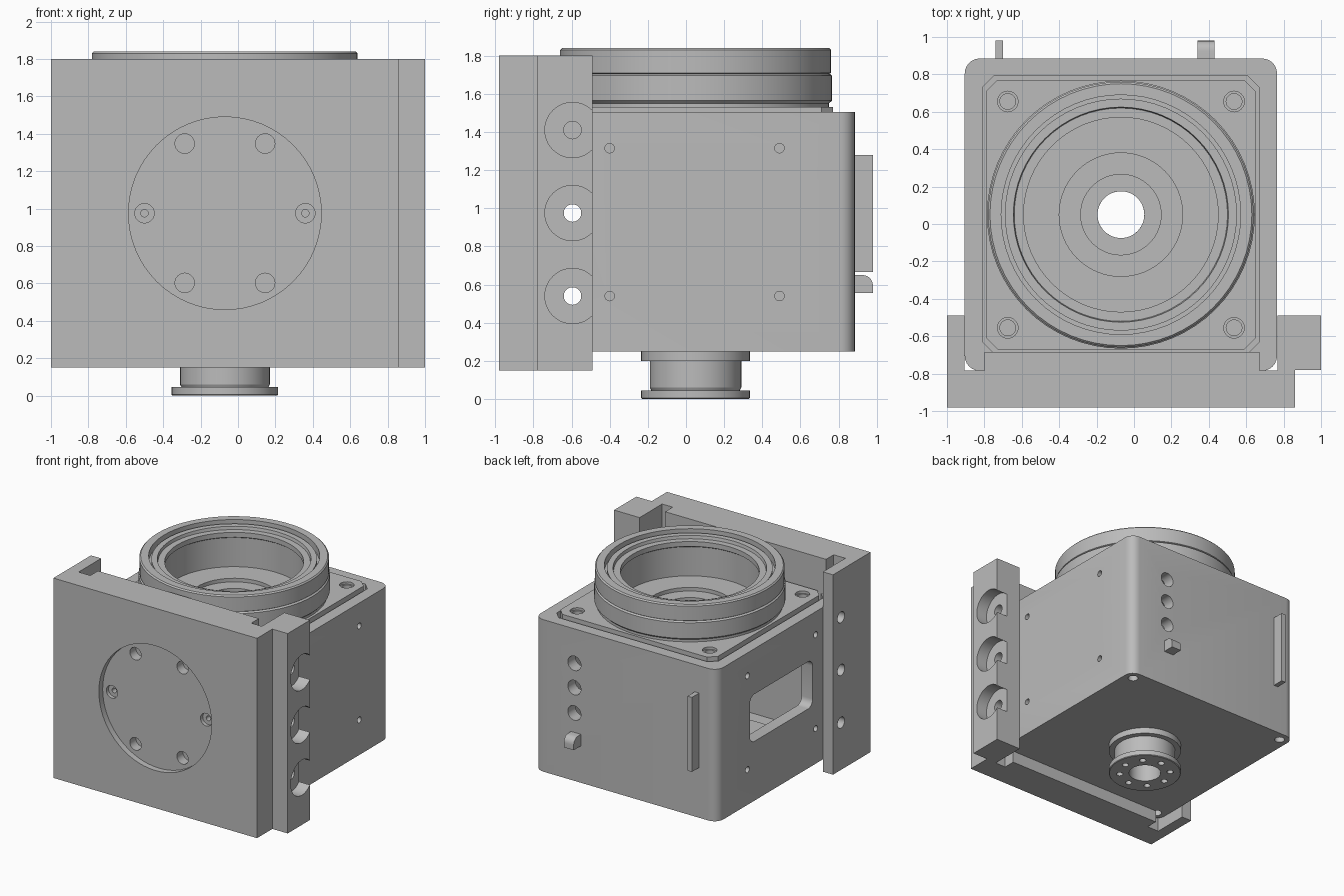
import bpy, bmesh, math
from mathutils import Matrix, Vector

if "Cube" in bpy.data.objects:
    bpy.data.objects.remove(bpy.data.objects["Cube"], do_unlink=True)

grey = bpy.data.materials.new("machined grey")
grey.use_nodes = True
grey.diffuse_color = (0.5, 0.5, 0.5, 1)
grey.node_tree.nodes["Principled BSDF"].inputs["Base Color"].default_value = (0.5, 0.5, 0.5, 1)

CX, CY = -0.07, 0.05          # main axis
TURN = {"x": Matrix.Rotation(math.pi / 2, 4, "Y"),
        "y": Matrix.Rotation(math.pi / 2, 4, "X"),
        "z": Matrix.Identity(4)}


def finish(name, bm):
    bmesh.ops.recalc_face_normals(bm, faces=bm.faces)
    mesh = bpy.data.meshes.new(name)
    bm.to_mesh(mesh)
    bm.free()
    mesh.materials.append(grey)
    obj = bpy.data.objects.new(name, mesh)
    bpy.context.collection.objects.link(obj)
    return obj


def box(name, low, high, bevel=0, axis=2, segments=6):
    """Box between two corners; edges along one axis may be rounded."""
    low, high = Vector(low), Vector(high)
    bm = bmesh.new()
    bmesh.ops.create_cube(bm, size=1)
    for v in bm.verts:
        v.co = (low + high) / 2 + v.co * (high - low)
    if bevel:
        edges = [e for e in bm.edges
                 if abs((e.verts[0].co - e.verts[1].co)[axis]) > 1e-4]
        bmesh.ops.bevel(bm, geom=edges, offset=bevel, segments=segments,
                        profile=0.5, affect="EDGES")
    return finish(name, bm)


def rod(name, centre, radius, length, axis="z", sides=24):
    bm = bmesh.new()
    bmesh.ops.create_cone(bm, cap_ends=True, segments=sides, radius1=radius, radius2=radius,
                          depth=length, matrix=Matrix.Translation(centre) @ TURN[axis])
    return finish(name, bm)


def prism(name, outline, bottom, top):
    bm = bmesh.new()
    face = bm.faces.new([bm.verts.new((x, y, bottom)) for x, y in outline])
    moved = bmesh.ops.extrude_face_region(bm, geom=[face])["geom"]
    bmesh.ops.translate(bm, vec=(0, 0, top - bottom),
                        verts=[g for g in moved if isinstance(g, bmesh.types.BMVert)])
    return finish(name, bm)


def lathe(name, profile, sides=64):
    """Closed radius/height profile turned about the main axis."""
    bm = bmesh.new()
    rings = []
    for i in range(sides):
        a = math.tau * i / sides
        rings.append([bm.verts.new((CX + r * math.cos(a), CY + r * math.sin(a), z))
                      for r, z in profile])
    n = len(profile)
    for i in range(sides):
        a, b = rings[i], rings[(i + 1) % sides]
        for j in range(n):
            k = (j + 1) % n
            bm.faces.new((a[j], a[k], b[k], b[j]))
    return finish(name, bm)


def cut(obj, cutter):
    mod = obj.modifiers.new("cut", "BOOLEAN")
    mod.operation, mod.solver, mod.object = "DIFFERENCE", "EXACT", cutter
    bpy.context.view_layer.objects.active = obj
    bpy.ops.object.modifier_apply(modifier=mod.name)
    bpy.data.objects.remove(cutter, do_unlink=True)


def drill(obj, centre, radius, length, axis="z", sides=24):
    cut(obj, rod("cutter", centre, radius, length, axis, sides))


def square(half, z):
    return (CX - half, CY - half, z), (CX + half, CY + half, z)


def slab(name, half, bottom, top, bevel=0, segments=6):
    return box(name, square(half, bottom)[0], square(half, top)[1], bevel, 2, segments)


# Housing: rounded shell with cavity, cover pocket and bores
housing = slab("housing", 0.835, 0.25, 1.505, 0.08)
cut(housing, slab("cutter", 0.735, 0.35, 1.36))
cut(housing, slab("cutter", 0.74, 1.45, 1.6, 0.06, 1))
drill(housing, (CX, CY, 1.45), 0.6, 0.3, sides=64)
drill(housing, (CX, CY, 0.3), 0.2, 0.3, sides=48)
cut(housing, box("cutter", (-1, -0.36, 0.74), (-0.75, 0.46, 1.13), 0.06, 0))
for y in (-0.40, 0.49):
    for z in (0.54, 1.315):
        for x in (-0.905, 0.765):
            drill(housing, (x, y, z), 0.025, 0.1, "x", 16)
for z in (0.81, 1.02, 1.22):
    drill(housing, (0.4, 0.85, z), 0.06, 0.3, "y")
for sx in (-1, 1):
    for sy in (-1, 1):
        drill(housing, (CX + sx * 0.755, CY + sy * 0.755, 0.25), 0.04, 0.12, sides=16)

# Cover plate on top with four counterbored holes
cover = slab("cover_plate", 0.72, 1.44, 1.53, 0.06, 1)
drill(cover, (CX, CY, 1.5), 0.6, 0.3, sides=64)
for sx in (-1, 1):
    for sy in (-1, 1):
        spot = (CX + sx * 0.605, CY + sy * 0.605, 1.53)
        drill(cover, spot, 0.055, 0.04)
        drill(cover, spot, 0.042, 0.12)

# Stepped ring with shallow bore and recessed floor
ring = lathe("bearing_ring", [
    (0.125, 1.38), (0.125, 1.44), (0.215, 1.44), (0.215, 1.47), (0.33, 1.47), (0.33, 1.5),
    (0.535, 1.5), (0.535, 1.74), (0.52, 1.75), (0.52, 1.79), (0.57, 1.79), (0.575, 1.815),
    (0.62, 1.815), (0.62, 1.78), (0.64, 1.78), (0.64, 1.84), (0.70, 1.84), (0.71, 1.83),
    (0.71, 1.71), (0.703, 1.705), (0.716, 1.695), (0.716, 1.565), (0.70, 1.55),
    (0.70, 1.52), (0.62, 1.52), (0.62, 1.38)])

# Hollow spindle with bottom bolt circle
spindle = lathe("spindle", [
    (0.125, 0), (0.28, 0), (0.285, 0.005), (0.285, 0.045), (0.232, 0.045), (0.24, 0.06),
    (0.24, 0.2), (0.285, 0.2), (0.285, 0.252), (0.22, 0.252), (0.22, 1.4), (0.125, 1.4)], 48)
for i in range(8):
    a = math.tau * i / 8
    drill(spindle, (CX + 0.2 * math.cos(a), CY + 0.2 * math.sin(a), 0), 0.026, 0.08, sides=16)

# Mounting bracket: plate, tongue and two side flanges
bracket = prism("mounting_bracket", [
    (-1, -0.98), (0.86, -0.98), (0.86, -0.78), (1, -0.78), (1, -0.49), (0.767, -0.49),
    (0.767, -0.784), (0.67, -0.784), (0.67, -0.685), (-0.80, -0.685), (-0.80, -0.784),
    (-0.907, -0.784), (-0.907, -0.49), (-1, -0.49)], 0.15, 1.8)
for z in (0.54, 0.975, 1.41):
    for part in (bracket, housing):
        if z < 1.4 or part is bracket:
            drill(part, (0, -0.595, z), 0.046, 2.4, "x")
    drill(bracket, (1, -0.595, z), 0.145, 0.2, "x", 40)

# Round recess in the bracket front with six holes
drill(bracket, (CX, -0.98, 0.975), 0.515, 0.1, "y", 64)
for i in range(6):
    a = math.tau * i / 6
    x, z = CX + 0.43 * math.cos(a), 0.975 + 0.43 * math.sin(a)
    if i % 3:
        drill(bracket, (x, -0.93, z), 0.052, 0.16, "y")
    else:
        drill(bracket, (x, -0.93, z), 0.052, 0.06, "y")
        drill(bracket, (x, -0.93, z), 0.02, 0.16, "y", 16)

# Rear bar and rounded tab
bar = box("rear_bar", (-0.74, 0.86, 0.665), (-0.70, 0.98, 1.28))
tab = prism("rear_tab", [(0.34, 0.86), (0.43, 0.86), (0.43, 0.98), (0.34, 0.98)], 0.555, 0.65)
bm = bmesh.new()
bm.from_mesh(tab.data)
edge = [e for e in bm.edges if all(v.co.y > 0.97 and v.co.z > 0.64 for v in e.verts)]
bmesh.ops.bevel(bm, geom=edge, offset=0.055, segments=6, profile=0.5, affect="EDGES")
bm.to_mesh(tab.data)
bm.free()

# Inner shelf seen through the side window
shelf = box("inner_shelf", (-0.76, 0.0, 0.62), (-0.35, 0.8, 0.68))

# Smooth the round walls, keep edges sharp
bpy.ops.object.select_all(action="DESELECT")
for obj in (housing, cover, ring, spindle, bracket, bar, tab, shelf):
    obj.select_set(True)
bpy.context.view_layer.objects.active = housing
bpy.ops.object.shade_smooth_by_angle(angle=math.radians(25))
